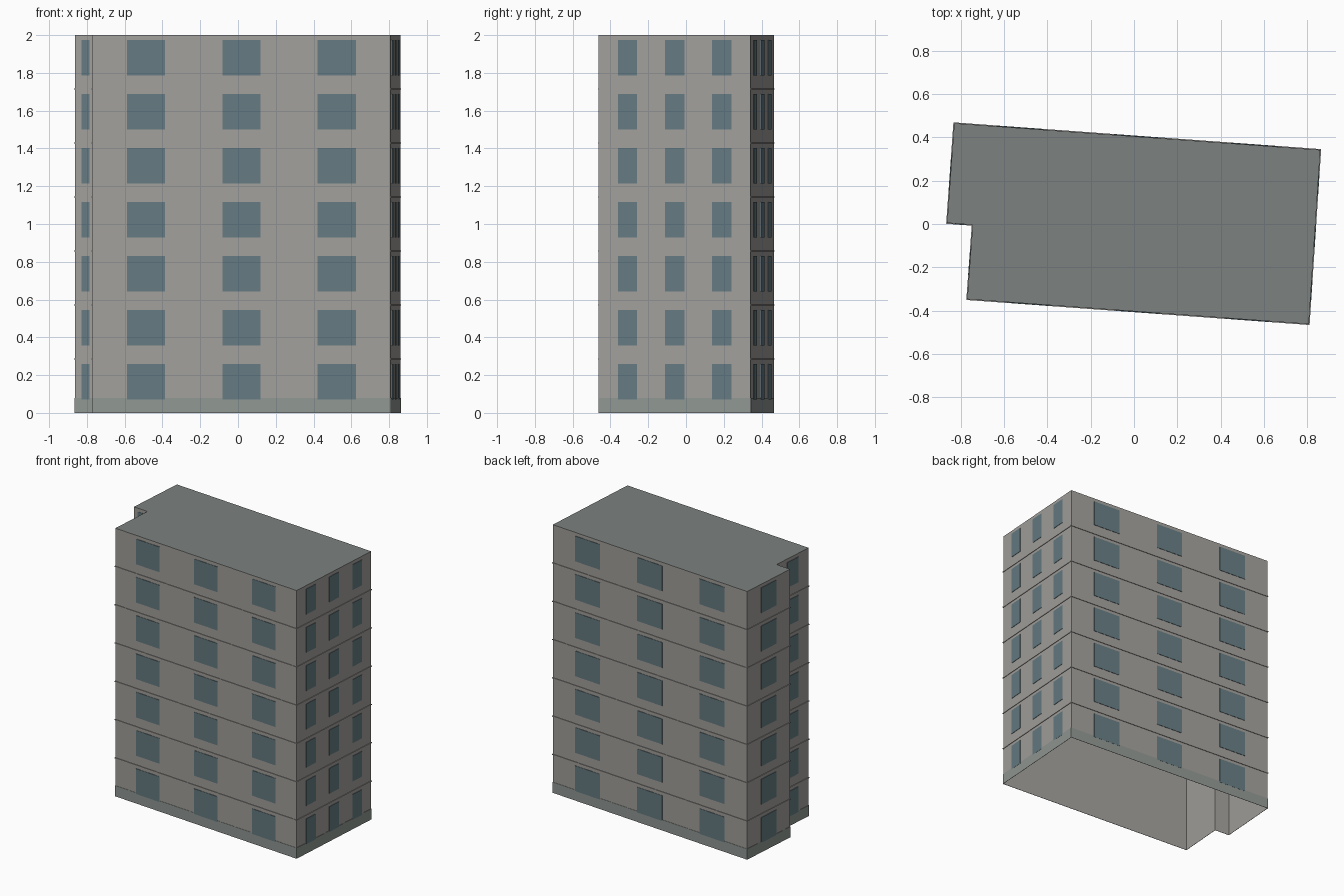
import bpy, bmesh
from mathutils import Vector

if "Cube" in bpy.data.objects:
    bpy.data.objects.remove(bpy.data.objects["Cube"])

HEIGHT, FLOORS = 2.0, 7
STOREY = HEIGHT / FLOORS
# Footprint, counter-clockwise from the back left corner
PLAN = [Vector(p) for p in [(-0.83, 0.465), (-0.863, 0.005), (-0.745, -0.004),
                            (-0.77, -0.347), (0.807, -0.462), (0.86, 0.342)]]
# Per wall: window centres and window width as fractions of the wall length
BAYS = [([0.5], 0.35), ([0.48], 0.35), ([0.5], 0.35),
        ([0.18, 0.5, 0.82], 0.128), ([0.19, 0.5, 0.81], 0.127),
        ([0.18, 0.5, 0.82], 0.128)]


def material(name, rgb):
    m = bpy.data.materials.new(name)
    m.diffuse_color = (*rgb, 1)
    m.use_nodes = True
    m.node_tree.nodes["Principled BSDF"].inputs["Base Color"].default_value = m.diffuse_color
    return m


def finish(bm, name, mat):
    mesh = bpy.data.meshes.new(name)
    bm.to_mesh(mesh)
    bm.free()
    mesh.materials.append(mat)
    ob = bpy.data.objects.new(name, mesh)
    bpy.context.collection.objects.link(ob)
    return ob


def outward(a, b):
    d = (b - a).normalized()
    return Vector((d.y, -d.x))


def offset_plan(dist):
    # mitred outward offset of the footprint
    pts = []
    for i, p in enumerate(PLAN):
        n1 = outward(PLAN[i - 1], p)
        n2 = outward(p, PLAN[(i + 1) % len(PLAN)])
        pts.append(p + (n1 + n2) * dist / (1 + n1.dot(n2)))
    return pts


def loop(bm, pts, z):
    return [bm.verts.new((p.x, p.y, z)) for p in pts]


def bridge(bm, low, high):
    n = len(low)
    for i in range(n):
        j = (i + 1) % n
        bm.faces.new((low[i], low[j], high[j], high[i]))


def trim(bm, dist, z0, z1):
    # thin strip running round the walls
    outer = offset_plan(dist)
    rings = [loop(bm, PLAN, z0), loop(bm, outer, z0),
             loop(bm, outer, z1), loop(bm, PLAN, z1)]
    for a, b in zip(rings, rings[1:]):
        bridge(bm, a, b)


wall_mat = material("wall_render", (0.36, 0.35, 0.33))
roof_mat = material("roof_grey", (0.20, 0.22, 0.21))
plinth_mat = material("plinth_grey", (0.28, 0.31, 0.29))
glass_mat = material("window_glass", (0.13, 0.20, 0.225))

# Walls: open shell, no floor
bm = bmesh.new()
bridge(bm, loop(bm, PLAN, 0), loop(bm, PLAN, HEIGHT))
finish(bm, "walls", wall_mat)

# Flat roof
bm = bmesh.new()
bm.faces.new(loop(bm, PLAN, HEIGHT))
finish(bm, "roof", roof_mat)

# Plinth
bm = bmesh.new()
trim(bm, 0.002, 0, 0.08)
finish(bm, "plinth", plinth_mat)

# Storey lines
bm = bmesh.new()
for f in range(1, FLOORS):
    trim(bm, 0.004, f * STOREY - 0.003, f * STOREY + 0.003)
finish(bm, "storey_lines", wall_mat)

# Windows: shallow panels on every wall and storey
bm = bmesh.new()
for i, (centres, width) in enumerate(BAYS):
    a, b = PLAN[i], PLAN[(i + 1) % len(PLAN)]
    n = outward(a, b) * 0.003
    for t in centres:
        p, q = a.lerp(b, t - width / 2), a.lerp(b, t + width / 2)
        for f in range(FLOORS):
            z0, z1 = (f + 0.25) * STOREY, (f + 0.91) * STOREY
            back = [bm.verts.new((c.x, c.y, z)) for c, z in
                    ((p, z0), (q, z0), (q, z1), (p, z1))]
            front = [bm.verts.new(v.co + n.to_3d()) for v in back]
            bridge(bm, back, front)
            bm.faces.new(front)
finish(bm, "windows", glass_mat)
